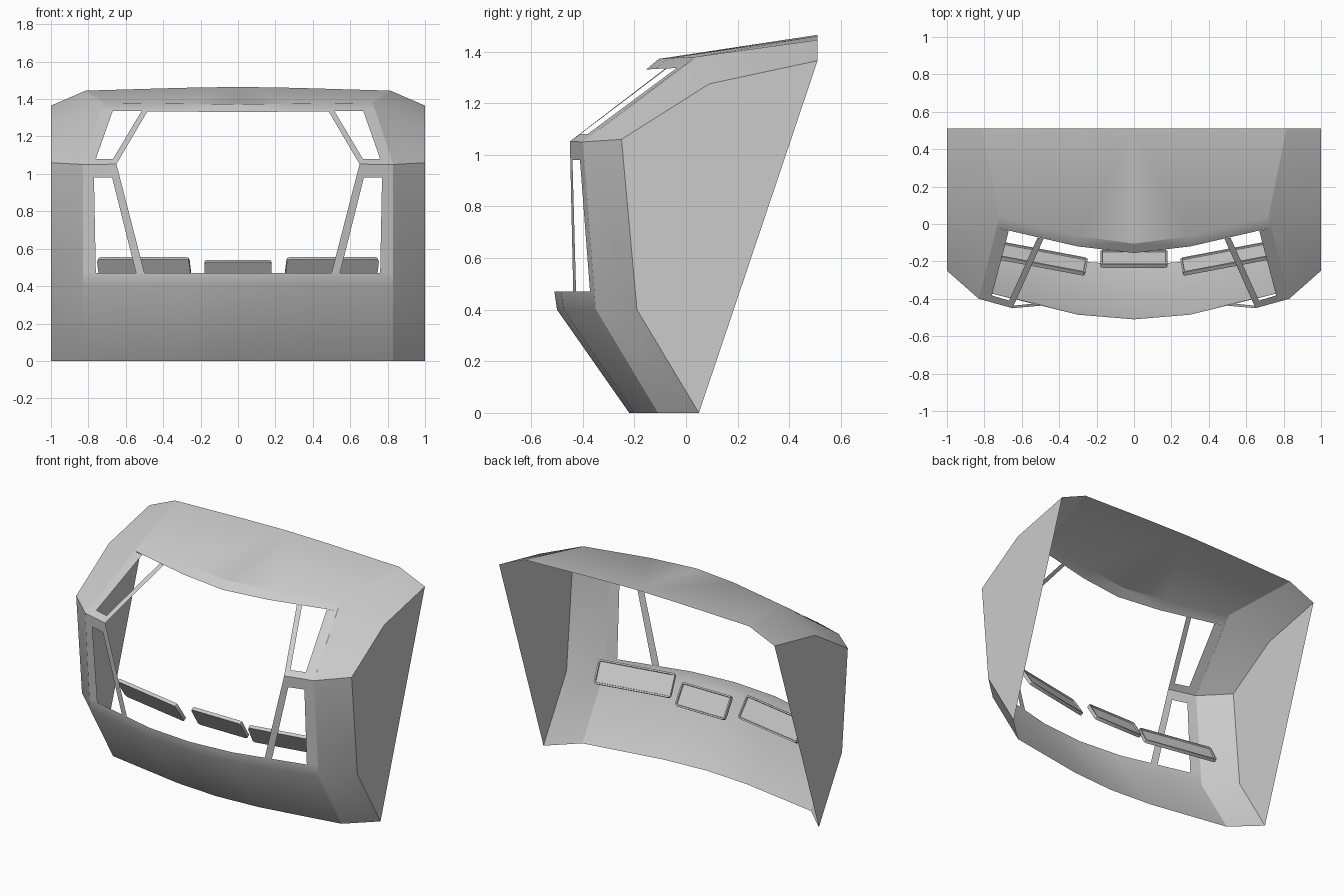
import bpy, bmesh, math
from mathutils import Vector, Matrix

if "Cube" in bpy.data.objects:
    bpy.data.objects.remove(bpy.data.objects["Cube"])

CENTRE = Vector((0, 0.2, 0.7))


def finish(name, bm, mirror=False):
    me = bpy.data.meshes.new(name)
    bm.to_mesh(me)
    bm.free()
    me.polygons.foreach_set("use_smooth", [True] * len(me.polygons))
    me.set_sharp_from_angle(angle=math.radians(30))
    ob = bpy.data.objects.new(name, me)
    bpy.context.collection.objects.link(ob)
    if mirror:
        m = ob.modifiers.new("Mirror", "MIRROR")
        m.use_clip = True
        m.merge_threshold = 0.0005
    return ob


def panel(name, rows, closed=False):
    """Skin rows of points into a mirrored sheet facing outward."""
    bm = bmesh.new()
    grid = [[bm.verts.new(p) for p in row] for row in rows]
    for a, b in zip(grid, grid[1:]):
        for i in range(len(a) - 1):
            bm.faces.new((a[i], a[i + 1], b[i + 1], b[i]))
    outward(bm)
    return finish(name, bm, True)


def outward(bm):
    bm.normal_update()
    for f in bm.faces:
        if f.normal.dot(f.calc_center_median() - CENTRE) < 0:
            f.normal_flip()


# Profiles of the outer side and of the inner edge of the slanted border
outer = [(1, 0.05, 0), (1, -0.19, 0.4), (1, -0.25, 1.06),
         (1, 0.09, 1.275), (1, 0.51, 1.365)]
inner = [(0.83, -0.11, 0), (0.83, -0.35, 0.4), (0.83, -0.40, 1.05),
         (0.72, 0.04, 1.38), (0.815, 0.51, 1.445)]

# Flat side walls
bm = bmesh.new()
bm.faces.new([bm.verts.new(p) for p in outer])
outward(bm)
finish("side_wall", bm, True)

# Slanted border between side wall and front
panel("slanted_border", [outer, inner])

# Lower nose with the sill lip above it
panel("lower_nose", [
    [(0, -0.22, 0), (0.3, -0.20, 0), inner[0]],
    [(0, -0.50, 0.4), (0.3, -0.475, 0.4), inner[1]],
    [(0, -0.51, 0.47), (0.3, -0.485, 0.47), (0.83, -0.355, 0.47)]])

# Roof with its front brow
panel("roof", [
    [(0, 0.51, 1.465), (0.3, 0.51, 1.46), inner[4]],
    [(0, -0.105, 1.372), (0.3, -0.065, 1.375), inner[3]],
    [(0, -0.155, 1.33), (0.3, -0.12, 1.333), (0.735, -0.02, 1.337)]])

# Window frames: each is an open band between outer edge and opening
panel("lower_window_frame", [
    [(0.50, -0.437, 0.47), (0.65, -0.45, 1.052), inner[2], (0.83, -0.355, 0.47)],
    [(0.545, -0.426, 0.47), (0.673, -0.44, 0.98), (0.77, -0.411, 0.98),
     (0.76, -0.372, 0.47)]])
panel("upper_window_frame", [
    [(0.484, -0.08, 1.335), (0.65, -0.45, 1.052), inner[2], (0.735, -0.02, 1.337)],
    [(0.516, -0.073, 1.335), (0.668, -0.41, 1.08), (0.76, -0.382, 1.08),
     (0.67, -0.037, 1.336)]])


# Console screens: rounded slabs with a recessed rear face
def screen(name, width, loc, yaw):
    bm = bmesh.new()
    bmesh.ops.create_cube(bm, size=1)
    bmesh.ops.scale(bm, vec=(width, 0.022, 0.15), verts=bm.verts)
    edges = [e for e in bm.edges
             if abs(e.verts[0].co.y - e.verts[1].co.y) > 0.01]
    bmesh.ops.bevel(bm, geom=edges, offset=0.016, segments=2,
                    profile=0.5, affect='EDGES')
    bm.normal_update()
    rear = max(bm.faces, key=lambda f: f.normal.y)
    bmesh.ops.inset_region(bm, faces=[rear], thickness=0.01)
    bmesh.ops.inset_region(bm, faces=[rear], thickness=0.002, depth=-0.008)
    bm.transform(Matrix.Translation(loc)
                 @ Matrix.Rotation(math.radians(yaw), 4, 'Z')
                 @ Matrix.Rotation(math.radians(32), 4, 'X'))
    finish(name, bm)


screen("centre_screen", 0.36, (0, -0.185, 0.47), 0)
for side, label in ((1, "right"), (-1, "left")):
    screen(label + "_screen", 0.50, (side * 0.5, -0.183, 0.485), side * 10.7)
